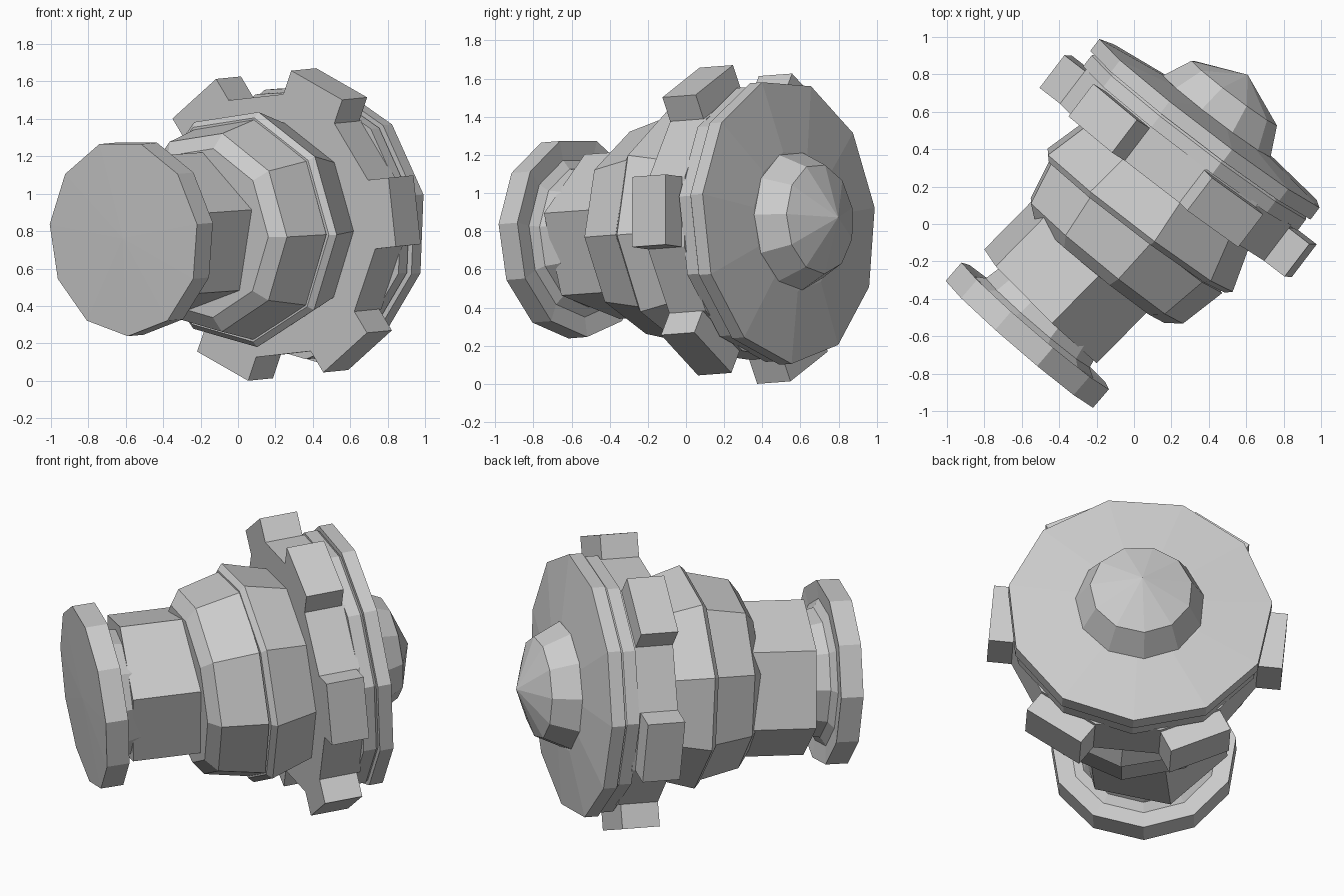
import bpy, bmesh, math
from mathutils import Vector

if "Cube" in bpy.data.objects:
    bpy.data.objects.remove(bpy.data.objects["Cube"])


def frame(origin, axis):
    """Map (right, up, along axis) local coordinates to world space."""
    n = Vector(axis).normalized()
    u = Vector((n.y, -n.x, 0)).normalized()
    w = u.cross(n)
    o = Vector(origin)
    return lambda a, b, s: o + u * a + w * b + n * s


def finish(name, bm):
    bmesh.ops.recalc_face_normals(bm, faces=bm.faces)
    me = bpy.data.meshes.new(name)
    bm.to_mesh(me)
    bm.free()
    ob = bpy.data.objects.new(name, me)
    bpy.context.collection.objects.link(ob)
    return ob


def lathe(name, put, profile, sides, turn):
    """Revolve (radius, position) profile; a radius of 0 makes a fan."""
    bm = bmesh.new()
    rings = []
    for r, s in profile:
        if r == 0:
            rings.append([bm.verts.new(put(0, 0, s))] * sides)
        else:
            rings.append([bm.verts.new(put(
                r * math.cos(math.radians(turn) + k * math.tau / sides),
                r * math.sin(math.radians(turn) + k * math.tau / sides), s))
                for k in range(sides)])
    for a, b in zip(rings, rings[1:]):
        for k in range(sides):
            j = (k + 1) % sides
            vs = list(dict.fromkeys([a[k], a[j], b[j], b[k]]))
            bm.faces.new(vs)
    return finish(name, bm)


rear = frame((0, 0, 0.82), (0.605, 0.794, 0.06))
barrel_frame = frame((0, 0, 0.82), (0.63, 0.775, 0.06))
neck_frame = frame((-0.50, -0.44, 0.78), (0.70, 0.71, 0.05))
front_frame = frame((-0.61, -0.64, 0.77), (0.65, 0.755, 0.06))

# Front cap disc with a small collar behind it
lathe("front_cap", front_frame,
      [(0, -0.01), (0.525, 0), (0.525, 0.13), (0.42, 0.12), (0.37, 0.15),
       (0.35, 0.24), (0, 0.24)], 11, 8.2)

# Hexagonal neck
lathe("neck", neck_frame, [(0, 0), (0.445, 0), (0.445, 0.40), (0, 0.40)], 6, 16)

# Barrel body, then the wider flange behind it
lathe("barrel", barrel_frame,
      [(0, -0.31), (0.46, -0.31), (0.54, -0.25), (0.60, 0.01), (0, 0.01)], 9, -3)
lathe("flange", rear,
      [(0, 0), (0.61, 0), (0.64, 0.03), (0.56, 0.29), (0, 0.29)], 9, -3)

# Toothed plate with thin rim
lathe("tooth_plate", rear,
      [(0, 0.28), (0.715, 0.28), (0.715, 0.52), (0, 0.52)], 12, 20)
lathe("plate_rim", rear,
      [(0, 0.51), (0.73, 0.51), (0.73, 0.585), (0.71, 0.61), (0, 0.61)], 11, 11)

# Six teeth around the plate
for i in range(6):
    t = math.radians(5 + 60 * i)
    c, d = math.cos(t), math.sin(t)
    bm = bmesh.new()
    bmesh.ops.create_cube(bm, size=1)
    for v in bm.verts:
        r, w, s = 0.69 + v.co.x * 0.28, v.co.y * 0.37, 0.39 + v.co.z * 0.22
        v.co = rear(r * c - w * d, r * d + w * c, s)
    finish(f"tooth_{i + 1}", bm)

# Rear disc and pointed dome
lathe("rear_disc", rear,
      [(0, 0.60), (0.75, 0.60), (0.75, 0.68), (0.37, 0.73), (0, 0.73)], 11, 11)
lathe("rear_dome", rear, [(0, 0.70), (0.37, 0.72), (0.29, 0.885), (0, 1.005)], 11, 5)

# Rest the model on the ground
low = min((v.co.z for o in bpy.data.objects for v in o.data.vertices))
for o in bpy.data.objects:
    o.location.z -= low
